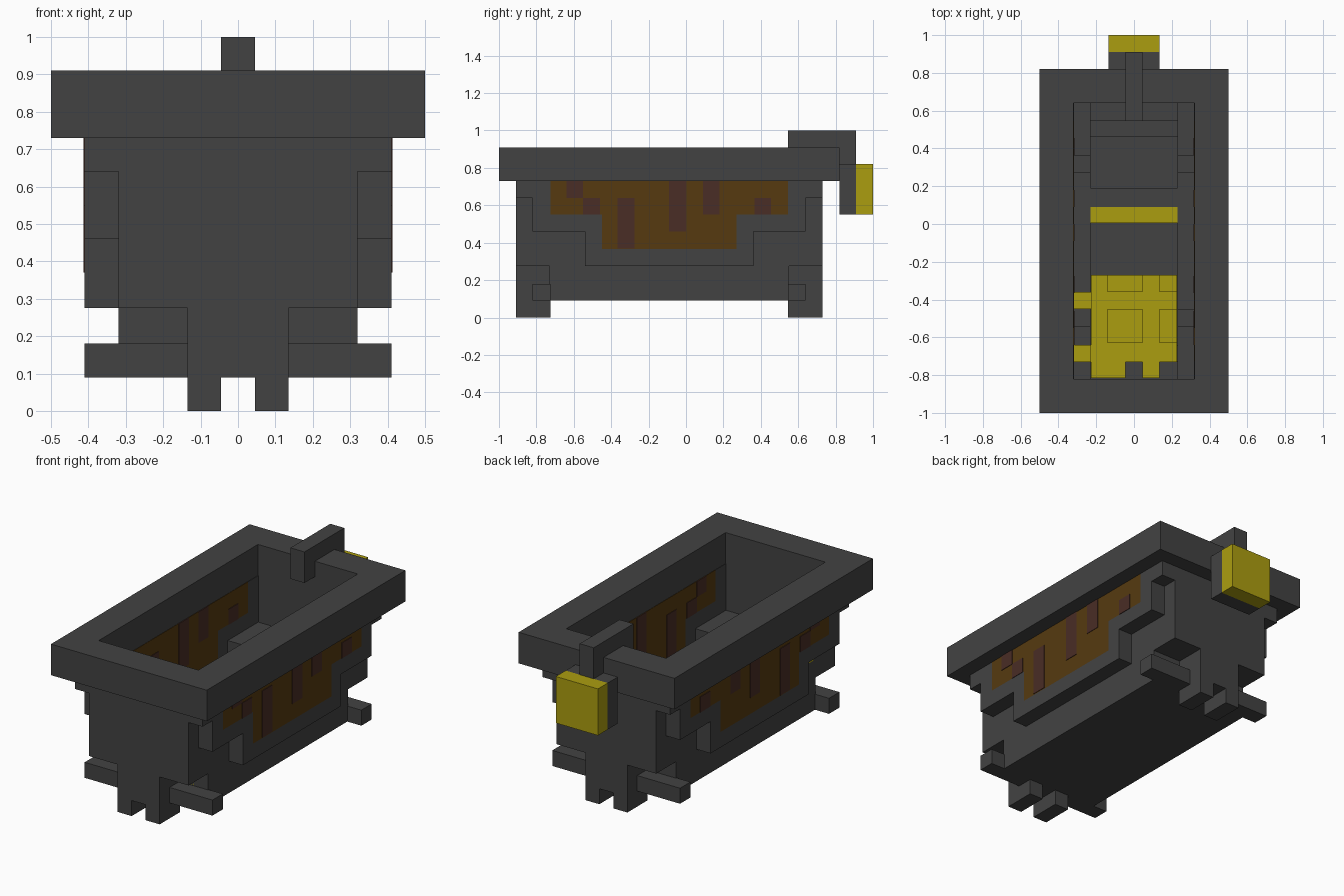
import bpy, bmesh

cube = bpy.data.objects.get("Cube")
if cube:
    bpy.data.objects.remove(cube, do_unlink=True)


def material(name, rgb):
    m = bpy.data.materials.new(name)
    m.use_nodes = True
    m.diffuse_color = (*rgb, 1)
    bsdf = next(n for n in m.node_tree.nodes if n.type == 'BSDF_PRINCIPLED')
    bsdf.inputs["Base Color"].default_value = (*rgb, 1)
    bsdf.inputs["Roughness"].default_value = 0.8
    return m


GREY = material("dark grey", (0.055, 0.055, 0.055))
BROWN = material("amber brown", (0.093, 0.042, 0.005))
DRIP = material("dark drip", (0.067, 0.026, 0.019))
YELLOW = material("yellow", (0.41, 0.34, 0.005))


def finish(name, bm, mat):
    bmesh.ops.recalc_face_normals(bm, faces=bm.faces)
    mesh = bpy.data.meshes.new(name)
    bm.to_mesh(mesh)
    bm.free()
    mesh.materials.append(mat)
    obj = bpy.data.objects.new(name, mesh)
    bpy.context.collection.objects.link(obj)
    return obj


def box(name, x, y, z, mat=GREY):
    """Box from (min, max) ranges."""
    bm = bmesh.new()
    bmesh.ops.create_cube(bm, size=1)
    for v in bm.verts:
        v.co = [r[0] if c < 0 else r[1] for c, r in zip(v.co, (x, y, z))]
    return finish(name, bm, mat)


def prism(name, profile, x0, x1, mat):
    """Extrude a (y, z) outline along x."""
    bm = bmesh.new()
    face = bm.faces.new([bm.verts.new((x0, y, z)) for y, z in profile])
    ext = bmesh.ops.extrude_face_region(bm, geom=[face])["geom"]
    bmesh.ops.translate(bm, vec=(x1 - x0, 0, 0),
                        verts=[e for e in ext if isinstance(e, bmesh.types.BMVert)])
    return finish(name, bm, mat)


MID = -0.09    # centre of the basin along y


def stairs(half):
    """Mirror half of a stepped outline about the basin centre."""
    return [(MID - d, z) for d, z in half] + [(MID + d, z) for d, z in reversed(half)]


def span(side, a, b):
    return tuple(sorted((side * a, side * b)))


# Rim frame
for s, label in ((1, "left"), (-1, "right")):
    box(f"rim_{label}", span(s, 0.32, 0.5), (-1, 0.82), (0.73, 0.91))
box("rim_front", (-0.32, 0.32), (-1, -0.82), (0.73, 0.91))
box("rim_back", (-0.32, 0.32), (0.64, 0.82), (0.73, 0.91))

# Stepped side panels with amber inlays and drips
inner = stairs([(0.635, 0.73), (0.635, 0.55), (0.36, 0.55), (0.36, 0.365)])
outer = stairs([(0.82, 0.73), (0.82, 0.64), (0.73, 0.64), (0.73, 0.46),
                (0.45, 0.46), (0.45, 0.275)])
drips = [(-0.64, 0.64, 0.73), (-0.55, 0.55, 0.64), (-0.365, 0.37, 0.64),
         (-0.09, 0.46, 0.73), (0.09, 0.55, 0.73), (0.365, 0.55, 0.64)]
for s, label in ((1, "left"), (-1, "right")):
    prism(f"side_panel_{label}", outer + inner[::-1], s * 0.318, s * 0.41, GREY)
    prism(f"side_inlay_{label}", inner, s * 0.318, s * 0.41, BROWN)
    for i, (y, z0, z1) in enumerate(drips):
        box(f"drip_{label}_{i + 1}", span(s, 0.315, 0.413), (y, y + 0.09), (z0, z1), DRIP)
    # Lower side wall and the ledges stepping up towards the ends
    box(f"lower_wall_{label}", span(s, 0.23, 0.32), (-0.73, 0.55), (0.09, 0.275))
    for e, end in ((1, "back"), (-1, "front")):
        ys = sorted((MID + e * 0.45, MID + e * 0.73))
        box(f"ledge_{label}_{end}", span(s, 0.23, 0.32), ys, (0.275, 0.46))
        ys = sorted((MID + e * 0.36, MID + e * 0.45))
        box(f"step_{label}_{end}", span(s, 0.23, 0.32), ys, (0.27, 0.365))

# Basin floor
box("floor", (-0.23, 0.23), (-0.73, 0.55), (0.09, 0.18))

# End walls, feet and cross bars
for e, end in ((1, "back"), (-1, "front")):
    def along(a, b):
        return sorted((MID + e * a, MID + e * b))
    box(f"end_wall_{end}", (-0.32, 0.32), along(0.73, 0.82), (0.275, 0.73))
    box(f"end_shelf_{end}", (-0.23, 0.23), along(0.635, 0.73), (0.275, 0.365))
    box(f"lower_end_{end}", (-0.23, 0.23), along(0.55, 0.64), (0.18, 0.275))
    box(f"foot_block_{end}", (-0.135, 0.135), along(0.635, 0.82), (0.09, 0.275))
    for s, label in ((1, "left"), (-1, "right")):
        box(f"foot_{end}_{label}", span(s, 0.045, 0.135), along(0.635, 0.82), (0, 0.09))
        box(f"cross_bar_{end}_{label}", span(s, 0.135, 0.41), along(0.635, 0.73), (0.09, 0.18))

# Spout arching over the back rim with its tank
box("spout_tip", (-0.045, 0.045), (0.545, 0.64), (0.82, 0.91))
box("spout_arm", (-0.045, 0.045), (0.545, 0.91), (0.91, 1.0))
box("spout_neck", (-0.045, 0.045), (0.82, 0.91), (0.82, 0.91))
box("tank_mount", (-0.135, 0.135), (0.82, 0.91), (0.55, 0.82))
box("tank", (-0.135, 0.135), (0.91, 1.0), (0.55, 0.82), YELLOW)

# Seat step and yellow contents inside the basin
box("seat_step", (-0.23, 0.23), (0.09, 0.19), (0.18, 0.27))
box("yellow_strip", (-0.23, 0.23), (0.005, 0.09), (0.18, 0.27), YELLOW)
box("yellow_heap", (-0.228, 0.228), (-0.73, -0.27), (0.18, 0.39), YELLOW)
for i, (x0, x1) in enumerate(((-0.228, -0.045), (0.045, 0.135))):
    box(f"heap_toe_{i + 1}", (x0, x1), (-0.815, -0.73), (0.365, 0.39), YELLOW)
box("heap_arm_inner", (-0.32, -0.228), (-0.45, -0.36), (0.27, 0.38), YELLOW)
box("heap_arm_outer", (-0.32, -0.228), (-0.73, -0.64), (0.38, 0.485), YELLOW)
for i, (x0, x1) in enumerate(((-0.14, 0.045), (0.135, 0.228))):
    box(f"heap_lump_{i + 1}", (x0, x1), (-0.63, -0.45), (0.39, 0.42), YELLOW)
    box(f"heap_edge_{i + 1}", (x0, x1), (-0.36, -0.27), (0.39, 0.42), YELLOW)
